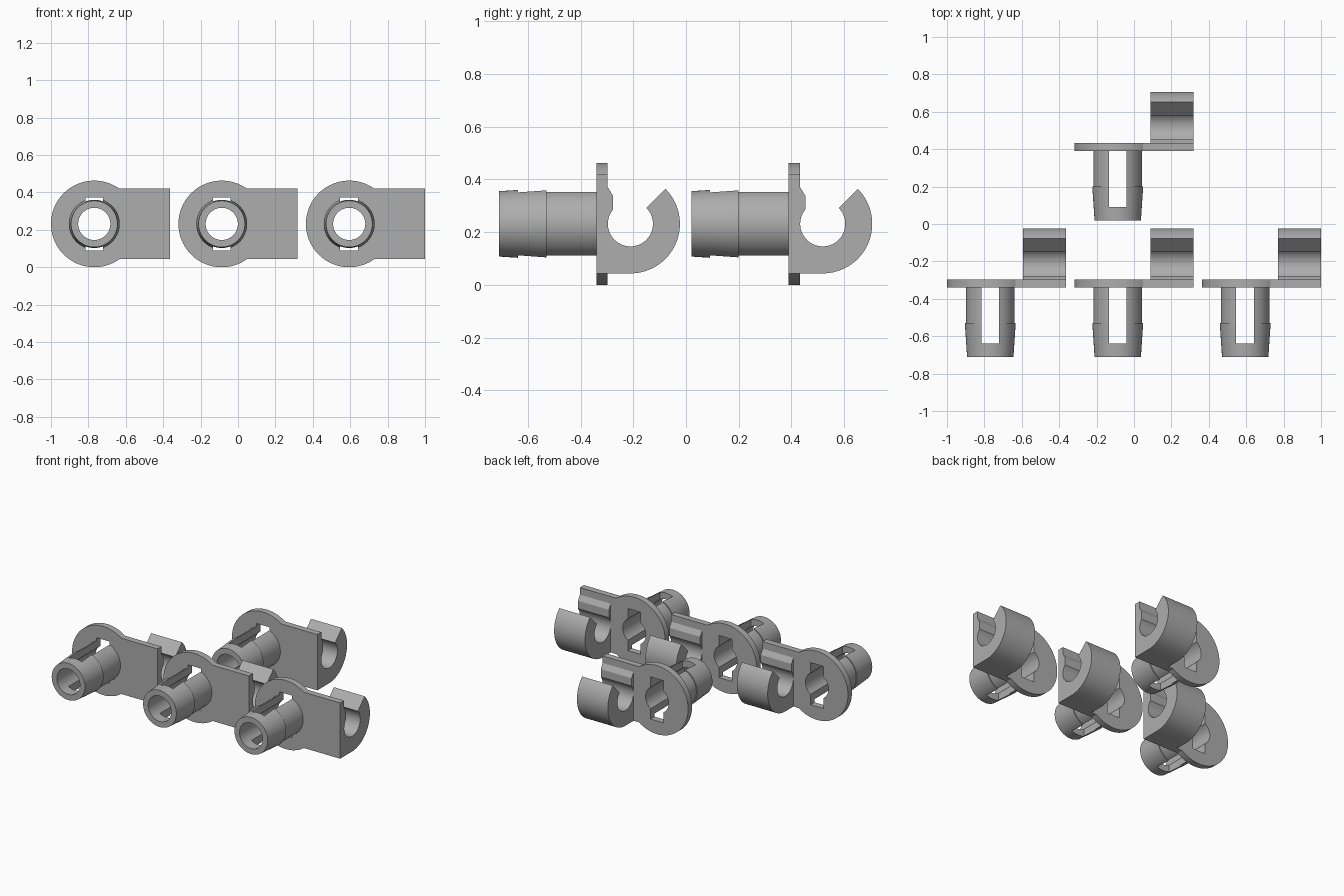
import bpy, bmesh, math
from mathutils import Vector

if "Cube" in bpy.data.objects:
    bpy.data.objects.remove(bpy.data.objects["Cube"])

CZ = 0.2315                       # height of the tube and hook axes
PLATE_FRONT, PLATE_BACK = -0.340, -0.2975
HOOK_Y = -0.211                   # hook axis

grey = bpy.data.materials.new("plain grey")
grey.diffuse_color = (0.42, 0.42, 0.42, 1)
grey.use_nodes = True
grey.node_tree.nodes["Principled BSDF"].inputs["Base Color"].default_value = grey.diffuse_color


def make(name, bm):
    bmesh.ops.recalc_face_normals(bm, faces=bm.faces)
    mesh = bpy.data.meshes.new(name)
    bm.to_mesh(mesh)
    bm.free()
    mesh.materials.append(grey)
    obj = bpy.data.objects.new(name, mesh)
    bpy.context.collection.objects.link(obj)
    return obj


def extrude(name, points, offset):
    """Solid made by sweeping a closed 3D outline along an offset."""
    bm = bmesh.new()
    face = bm.faces.new([bm.verts.new(p) for p in points])
    new = bmesh.ops.extrude_face_region(bm, geom=[face])["geom"]
    verts = [v for v in new if isinstance(v, bmesh.types.BMVert)]
    bmesh.ops.translate(bm, verts=verts, vec=Vector(offset))
    return make(name, bm)


def lathe(name, profile, steps=72):
    """Solid of revolution about the y axis at height CZ; profile is (y, radius)."""
    bm = bmesh.new()
    rings = []
    for y, r in profile:
        rings.append([bm.verts.new((r * math.cos(a), y, CZ + r * math.sin(a)))
                      for a in (2 * math.pi * i / steps for i in range(steps))])
    for a, b in zip(rings, rings[1:]):
        for i in range(steps):
            j = (i + 1) % steps
            bm.faces.new((a[i], a[j], b[j], b[i]))
    bm.faces.new(rings[0])
    bm.faces.new(rings[-1])
    return make(name, bm)


def arc(cx, cy, r, start, end, steps):
    return [(cx + r * math.cos(math.radians(start + (end - start) * i / steps)),
             cy + r * math.sin(math.radians(start + (end - start) * i / steps)))
            for i in range(steps + 1)]


# Plate: round end with a square tab
half = 0.188
edge = math.degrees(math.asin(half / CZ))
outline = arc(0, CZ, CZ, edge, 360 - edge, 64) + [(0.4055, CZ - half), (0.4055, CZ + half)]
clip = extrude("mounting_clip", [(x, PLATE_FRONT, z) for x, z in outline],
               (0, PLATE_BACK - PLATE_FRONT, 0))

# Tube with a flared, tapered tip
tube = lathe("tube", [(-0.32, 0.130), (-0.53, 0.130), (-0.53, 0.136), (-0.71, 0.124)])

# Open hook with a snap lip
profile = ([(-0.318, CZ - half)] + arc(HOOK_Y, CZ, half, -90, 45, 32)
           + arc(HOOK_Y, CZ, 0.0855, 45, -219.5, 56)
           + [(-0.277, 0.338), (-0.2975, 0.372), (-0.318, 0.372)])
hook = extrude("hook", [(0.1755, y, z) for y, z in profile], (0.23, 0, 0))

# Cutters: round bore and cross slot
bore = lathe("bore_cutter", [(-0.8, 0.086), (-0.2, 0.086)])
slot = extrude("slot_cutter", [(x, -0.638, CZ + z) for x, z in
               ((-0.048, -0.142), (0.048, -0.142), (0.048, 0.142), (-0.048, 0.142))],
               (0, 0.438, 0))

for part, operation in ((tube, "UNION"), (hook, "UNION"),
                        (bore, "DIFFERENCE"), (slot, "DIFFERENCE")):
    mod = clip.modifiers.new(part.name, "BOOLEAN")
    mod.object, mod.operation, mod.solver = part, operation, "EXACT"

# Bake the clip, then remove the helper solids
graph = bpy.context.evaluated_depsgraph_get()
baked = bpy.data.meshes.new_from_object(clip.evaluated_get(graph))
clip.modifiers.clear()
clip.data = baked
for part in (tube, hook, bore, slot):
    bpy.data.objects.remove(part)

bpy.ops.object.select_all(action="DESELECT")
clip.select_set(True)
bpy.context.view_layer.objects.active = clip
bpy.ops.object.shade_smooth_by_angle(angle=math.radians(30))

# Three clips in the front row and one behind the middle
clip.location = (-0.7685, 0, 0)
for name, x, y in (("mounting_clip_middle", -0.087, 0),
                   ("mounting_clip_right", 0.5945, 0),
                   ("mounting_clip_rear", -0.087, 0.73)):
    copy = clip.copy()
    copy.name = name
    copy.location = (x, y, 0)
    bpy.context.collection.objects.link(copy)
